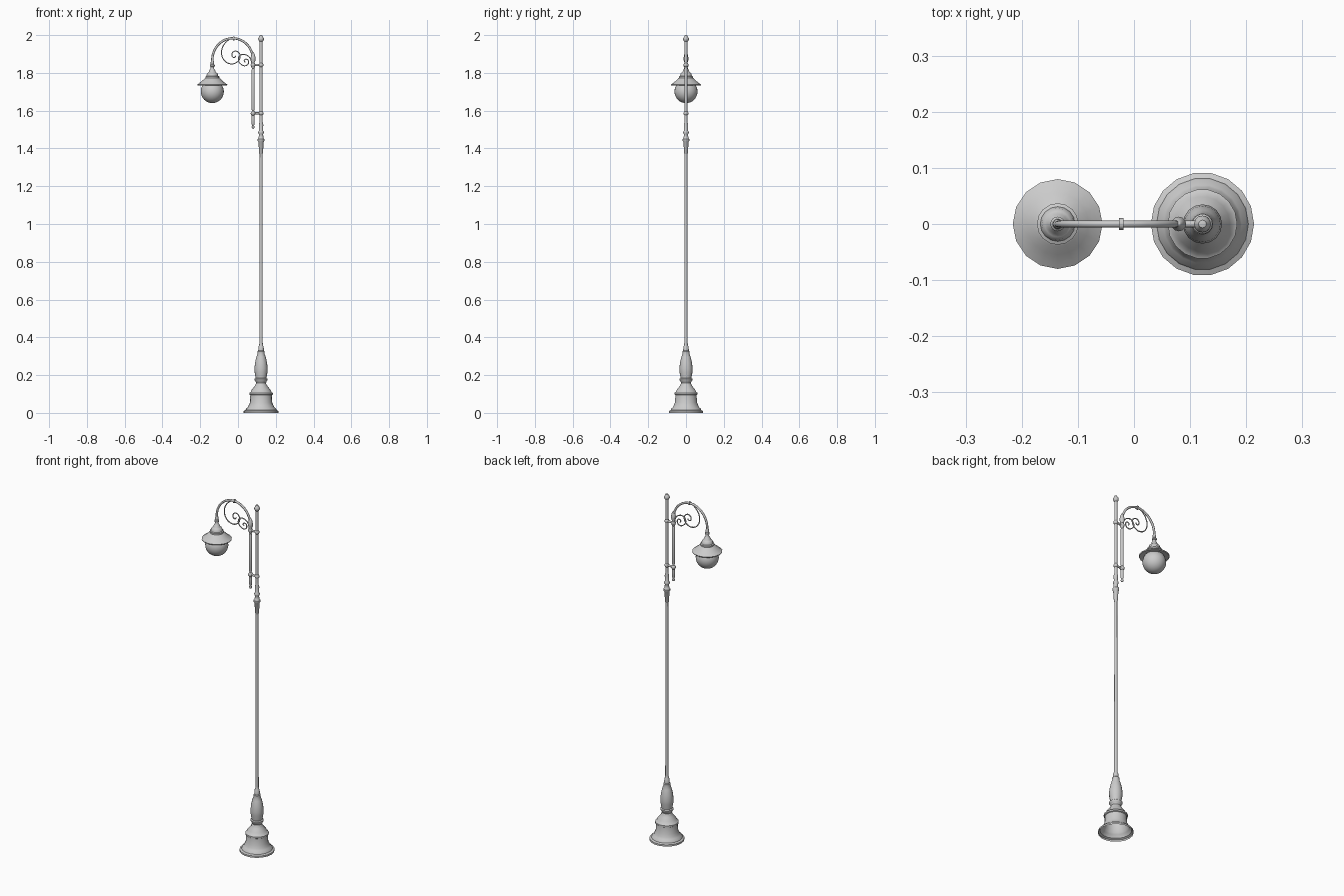
import bpy, bmesh, math
from mathutils import Vector

if "Cube" in bpy.data.objects:
    bpy.data.objects.remove(bpy.data.objects["Cube"])

PX, RX, LX = 0.122, 0.08, -0.136   # x of pole, bracket rod, lamp


def finish(obj, angle=40):
    bpy.ops.object.select_all(action='DESELECT')
    obj.select_set(True)
    bpy.context.view_layer.objects.active = obj
    bpy.ops.object.shade_smooth_by_angle(angle=math.radians(angle))
    return obj


def lathe(name, x, profile, sides):
    """Revolve (radius, z) pairs about a vertical axis at x."""
    bm = bmesh.new()
    rings = []
    for r, z in profile:
        if r == 0:
            rings.append([bm.verts.new((x, 0, z))] * sides)
        else:
            rings.append([bm.verts.new((x + r * math.cos(2 * math.pi * i / sides),
                                        r * math.sin(2 * math.pi * i / sides), z))
                          for i in range(sides)])
    for a, b in zip(rings, rings[1:]):
        for i in range(sides):
            j = (i + 1) % sides
            bm.faces.new(list(dict.fromkeys((a[i], a[j], b[j], b[i]))))
    bmesh.ops.recalc_face_normals(bm, faces=bm.faces)
    mesh = bpy.data.meshes.new(name)
    bm.to_mesh(mesh)
    bm.free()
    obj = bpy.data.objects.new(name, mesh)
    bpy.context.collection.objects.link(obj)
    return finish(obj)


def tube(name, points, radius, res=2):
    """Smooth round tube through (x, z) points in the y = 0 plane."""
    cu = bpy.data.curves.new(name, 'CURVE')
    cu.dimensions = '3D'
    cu.bevel_depth, cu.bevel_resolution, cu.use_fill_caps = radius, res, True
    cu.resolution_u = 5
    sp = cu.splines.new('BEZIER')
    sp.bezier_points.add(len(points) - 1)
    for bp, (x, z) in zip(sp.bezier_points, points):
        bp.co = (x, 0, z)
        bp.handle_left_type = bp.handle_right_type = 'AUTO'
    obj = bpy.data.objects.new(name, cu)
    bpy.context.collection.objects.link(obj)
    return obj


def ball(name, x, z, r, seg=16, rings=10):
    bpy.ops.mesh.primitive_uv_sphere_add(segments=seg, ring_count=rings, radius=r, location=(x, 0, z))
    bpy.context.object.name = name
    return finish(bpy.context.object, 60)


def rod_x(name, x0, x1, z, r):
    bpy.ops.mesh.primitive_cylinder_add(vertices=12, radius=r, depth=x1 - x0,
                                        location=((x0 + x1) / 2, 0, z),
                                        rotation=(0, math.pi / 2, 0))
    bpy.context.object.name = name
    return finish(bpy.context.object)


# Stepped pedestal, open underneath
lathe("base_pedestal", PX, [
    (.092, 0), (.092, .010), (.082, .015), (.080, .022), (.070, .030), (.066, .040),
    (.059, .055), (.057, .094), (.062, .097), (.062, .106), (.055, .110),
    (.049, .124), (.035, .140), (.031, .148)], 18)

# Vase-shaped foot of the pole
lathe("base_vase", PX, [
    (.031, .146), (.026, .158), (.030, .168), (.035, .174), (.035, .180), (.029, .184),
    (.030, .192), (.034, .215), (.035, .235), (.032, .265), (.025, .295), (.018, .315),
    (.019, .319), (.019, .325), (.015, .329), (.014, .350), (.010, .358), (.009, .370)], 16)

# Tall shaft, collar and top finial
lathe("pole_shaft", PX, [(.009, .355), (.0075, 1.38)], 12)
lathe("pole_collar", PX, [
    (.0075, 1.37), (.010, 1.375), (.014, 1.435), (.018, 1.440), (.018, 1.450),
    (.013, 1.455), (.011, 1.475), (.015, 1.482), (.015, 1.488), (.010, 1.495),
    (.012, 1.525), (.008, 1.540), (.008, 1.555)], 14)
lathe("pole_upper", PX, [
    (.008, 1.54), (.008, 1.965), (.011, 1.968), (.015, 1.976), (.015, 1.984),
    (.010, 1.990), (.007, 1.998), (0, 2.0)], 12)

# Bracket rod with finials at both ends
lathe("bracket_rod", RX, [
    (0, 1.503), (.006, 1.507), (.008, 1.514), (.005, 1.522), (.008, 1.530), (.0085, 1.56),
    (.006, 1.60), (.0085, 1.61), (.0085, 1.815), (.006, 1.822), (.010, 1.832), (.012, 1.842),
    (.008, 1.855), (.013, 1.868), (.013, 1.880), (.009, 1.898), (.004, 1.908), (0, 1.912)], 12)

# Two cross ties with ball joints
for tag, z in (("lower", 1.586), ("upper", 1.842)):
    rod_x(tag + "_cross_tie", RX, PX, z, .006)
    ball(tag + "_rod_joint", RX, z, .013, 12, 8)
    ball(tag + "_pole_joint", PX, z, .013, 12, 8)

# Arched arm and its ring
cx, rx, z0, rz = (LX + RX) / 2, (RX - LX) / 2, 1.868, .115
arch = [(cx + rx * math.cos(a), z0 + rz * math.sin(a))
        for a in (math.pi * i / 12 for i in range(13))]
tube("arched_arm", arch + [(LX, 1.835)], .0062)
rod_x("arm_ring", cx + .001, cx + .009, z0 + rz, .0105)

# Thin decorative scrolls under the arch
tube("large_scroll", [
    (-.045, 1.980), (-.076, 1.947), (-.087, 1.912), (-.077, 1.872), (-.045, 1.849),
    (-.010, 1.854), (.011, 1.883), (.002, 1.909), (-.020, 1.914), (-.033, 1.896),
    (-.021, 1.881), (-.011, 1.890)], .003, 1)
tube("small_scroll", [
    (.074, 1.842), (.064, 1.878), (.040, 1.896), (.012, 1.893), (.002, 1.868),
    (.016, 1.846), (.040, 1.838), (.056, 1.854), (.047, 1.872), (.033, 1.866),
    (.038, 1.856)], .003, 1)

# Lamp: stepped cap with flared shade, and round globe
lathe("lamp_shade", LX, [
    (.050, 1.738), (.078, 1.733), (.080, 1.738), (.070, 1.745), (.055, 1.757), (.040, 1.771),
    (.037, 1.773), (.037, 1.781), (.031, 1.784), (.028, 1.797), (.023, 1.801),
    (.018, 1.806), (.014, 1.818), (.010, 1.822), (.009, 1.832), (.013, 1.835),
    (.013, 1.842), (.009, 1.846), (.008, 1.862), (.0055, 1.868)], 16)
ball("lamp_globe", LX, 1.701, .061, 24, 16)
